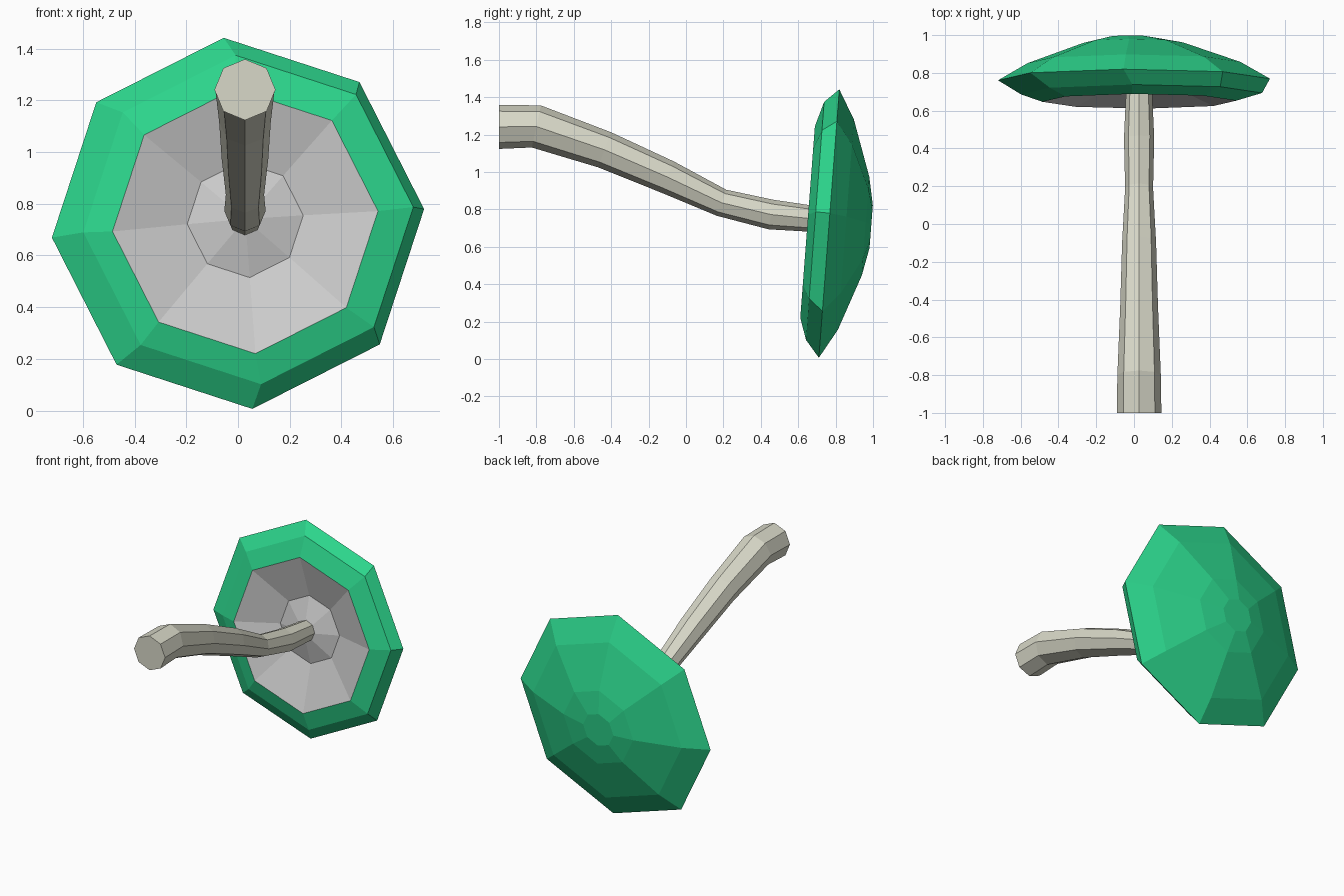
import bpy
from math import cos, sin, radians, tau
from mathutils import Vector

if "Cube" in bpy.data.objects:
    bpy.data.objects.remove(bpy.data.objects["Cube"])

SIDES = 8
X = Vector((1, 0, 0))


def material(name, color):
    m = bpy.data.materials.new(name)
    m.diffuse_color = (*color, 1)
    m.use_nodes = True
    m.node_tree.nodes["Principled BSDF"].inputs["Base Color"].default_value = m.diffuse_color
    return m


def ring(center, radius, up, turn=0.0):
    """Octagon around center, counter-clockwise seen from the front."""
    c = Vector(center)
    return [c + radius * (cos(a) * X + sin(a) * up)
            for a in (radians(turn) + tau * k / SIDES for k in range(SIDES))]


def skin(name, rings, mat=None, front=True, back=True):
    """Flat-shaded surface through a list of octagons."""
    verts = [v for r in rings for v in r]
    faces = []
    for i in range(len(rings) - 1):
        a, b = i * SIDES, (i + 1) * SIDES
        for j in range(SIDES):
            k = (j + 1) % SIDES
            faces.append((a + j, b + j, b + k, a + k))
    if front:
        faces.append(tuple(range(SIDES)))
    if back:
        faces.append(tuple(range(len(verts) - 1, len(verts) - 1 - SIDES, -1)))
    me = bpy.data.meshes.new(name)
    me.from_pydata(verts, [], faces)
    ob = bpy.data.objects.new(name, me)
    bpy.context.collection.objects.link(ob)
    if mat:
        me.materials.append(mat)
    return ob


green = material("cap_green", (0.025, 0.66, 0.26))
cream = material("stem_cream", (0.69, 0.69, 0.58))

# Cap: rolled front lip, rim, then the dome behind it (tilted slightly)
CAP_UP = Vector((0, 0.076, 0.997))
CAP_TURN = 4.4
cap_profile = [  # centre x, y, z, radius
    (0.028, 0.650, 0.732, 0.515),
    (0.040, 0.690, 0.738, 0.640),
    (0.000, 0.765, 0.724, 0.722),
    (0.000, 0.855, 0.718, 0.565),
    (-0.005, 0.960, 0.710, 0.265),
    (-0.025, 0.990, 0.708, 0.115),
]
skin("cap", [ring(p[:3], p[3], CAP_UP, CAP_TURN) for p in cap_profile],
     green, front=False)

# Gills: grey recessed underside with a raised middle around the stem
gill_profile = [
    (0.028, 0.690, 0.740, 0.050),
    (0.028, 0.742, 0.738, 0.225),
    (0.028, 0.650, 0.732, 0.515),
]
skin("gills", [ring(p[:3], p[3], CAP_UP, CAP_TURN) for p in gill_profile],
     back=False)

# Stem: tapered octagonal tube along a bent path
stem_path = [  # y, z, radius
    (-1.000, 1.241, 0.118),
    (-0.800, 1.243, 0.115),
    (-0.435, 1.118, 0.100),
    (-0.100, 0.973, 0.090),
    (0.190, 0.835, 0.074),
    (0.455, 0.772, 0.080),
    (0.720, 0.745, 0.068),
]
stem_rings = []
for i, (y, z, r) in enumerate(stem_path):
    p, n = stem_path[max(i - 1, 0)], stem_path[min(i + 1, len(stem_path) - 1)]
    along = Vector((0, n[0] - p[0], n[1] - p[1])).normalized()
    if i == 0:
        along = Vector((0, 1, 0))
    stem_rings.append(ring((0.027, y, z), r, X.cross(along)))
skin("stem", stem_rings, cream)
